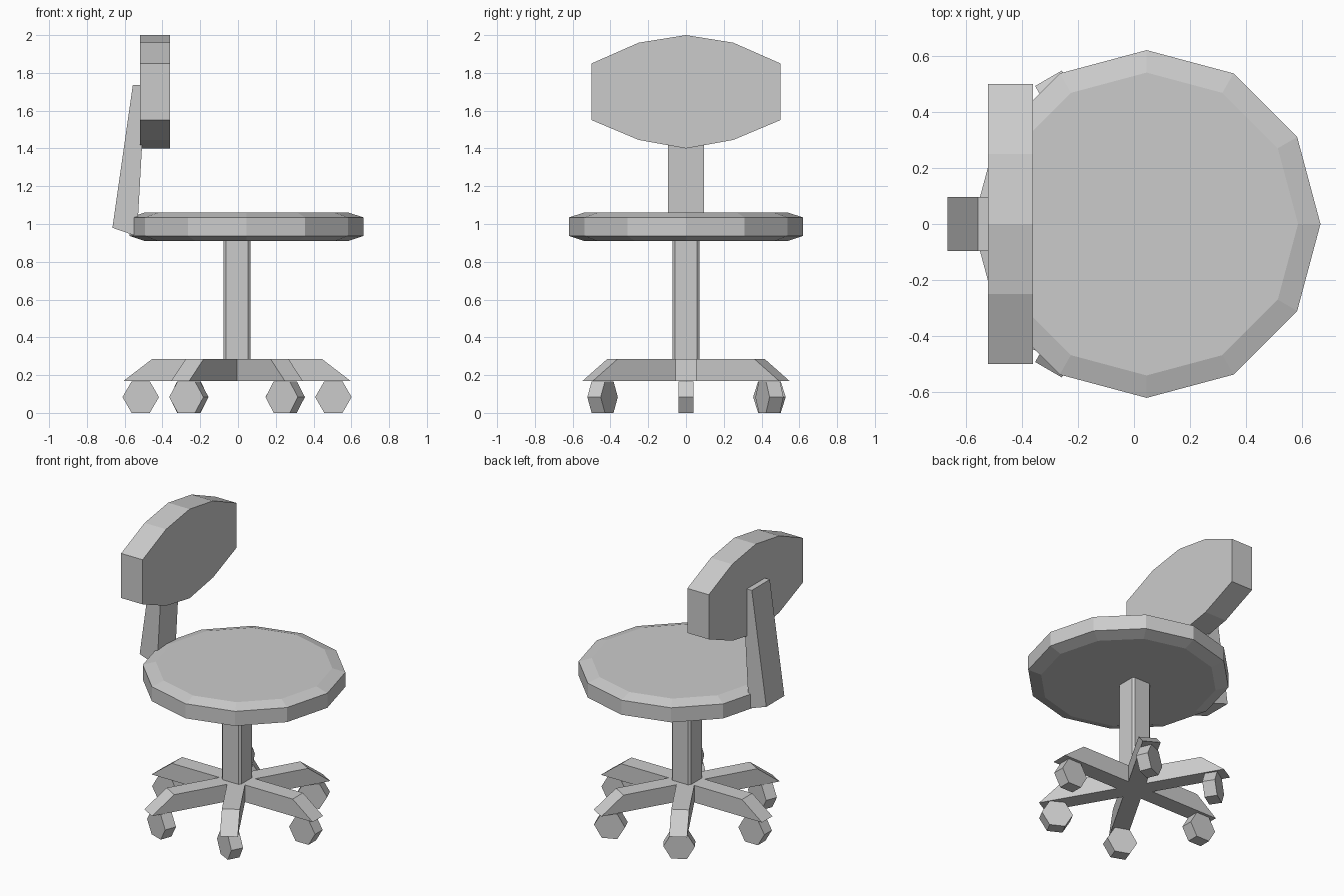
import bpy, bmesh
from math import pi, radians, cos, sin
from mathutils import Matrix, Vector

if "Cube" in bpy.data.objects:
    bpy.data.objects.remove(bpy.data.objects["Cube"])


def loft(name, rings, matrix=Matrix()):
    """Closed solid through a stack of equal-length point rings."""
    bm = bmesh.new()
    vs = [[bm.verts.new(matrix @ Vector(p)) for p in r] for r in rings]
    n = len(rings[0])
    for a, b in zip(vs, vs[1:]):
        for i in range(n):
            j = (i + 1) % n
            bm.faces.new((a[i], a[j], b[j], b[i]))
    bm.faces.new(vs[0])
    bm.faces.new(vs[-1])
    bmesh.ops.recalc_face_normals(bm, faces=bm.faces)
    me = bpy.data.meshes.new(name)
    bm.to_mesh(me)
    bm.free()
    ob = bpy.data.objects.new(name, me)
    bpy.context.collection.objects.link(ob)
    return ob


def polygon(n, r, z, cx=0):
    return [(cx + r * cos(2 * pi * i / n), r * sin(2 * pi * i / n), z) for i in range(n)]


def prism_y(name, xz, half, matrix=Matrix()):
    """XZ outline extruded across y."""
    return loft(name, [[(x, y, z) for x, z in xz] for y in (-half, half)], matrix)


# Twelve-sided seat with bevelled rims
loft("seat", [polygon(12, r, z, 0.045) for r, z in
              ((0.54, 0.91), (0.62, 0.937), (0.62, 1.035), (0.54, 1.06))])

# Backrest pad
half_outline = [(0, 1.40), (0.25, 1.445), (0.5, 1.55), (0.5, 1.85), (0.25, 1.96), (0, 2.0)]
outline = half_outline + [(-y, z) for y, z in half_outline[-2:0:-1]]
loft("backrest", [[(x, y, z) for y, z in outline] for x in (-0.52, -0.36)])

# Leaning bar joining seat and backrest
prism_y("back_bar", [(-0.665, 0.98), (-0.535, 0.935), (-0.49, 1.735), (-0.557, 1.735)], 0.096)

# Square post with narrow chamfers
h, c = 0.071, 0.013
corner = [(h, -h + c), (h, h - c), (h - c, h), (-h + c, h),
          (-h, h - c), (-h, -h + c), (-h + c, -h), (h - c, -h)]
loft("post", [[(x - 0.006, y, z) for x, y in corner] for z in (0.27, 0.92)])

# Six arms, each with a six-sided castor turned to its own heading
headings = {0: 0, 60: 23, 120: 33, 180: 0, 240: -20, 300: -28}
hexagon = [(0.0965 * cos(i * pi / 3), 0.0965 * sin(i * pi / 3)) for i in range(6)]
for angle, heading in headings.items():
    turn = Matrix.Translation((-0.005, 0, 0)) @ Matrix.Rotation(radians(angle), 4, 'Z')
    prism_y(f"base_arm_{angle}", [(0, 0.17), (0.6, 0.17), (0.45, 0.285), (0, 0.285)], 0.055, turn)
    spot = turn @ Vector((0.51, 0, 0.0836))
    prism_y(f"castor_{angle}", hexagon, 0.04,
            Matrix.Translation(spot) @ Matrix.Rotation(radians(heading), 4, 'Z'))
